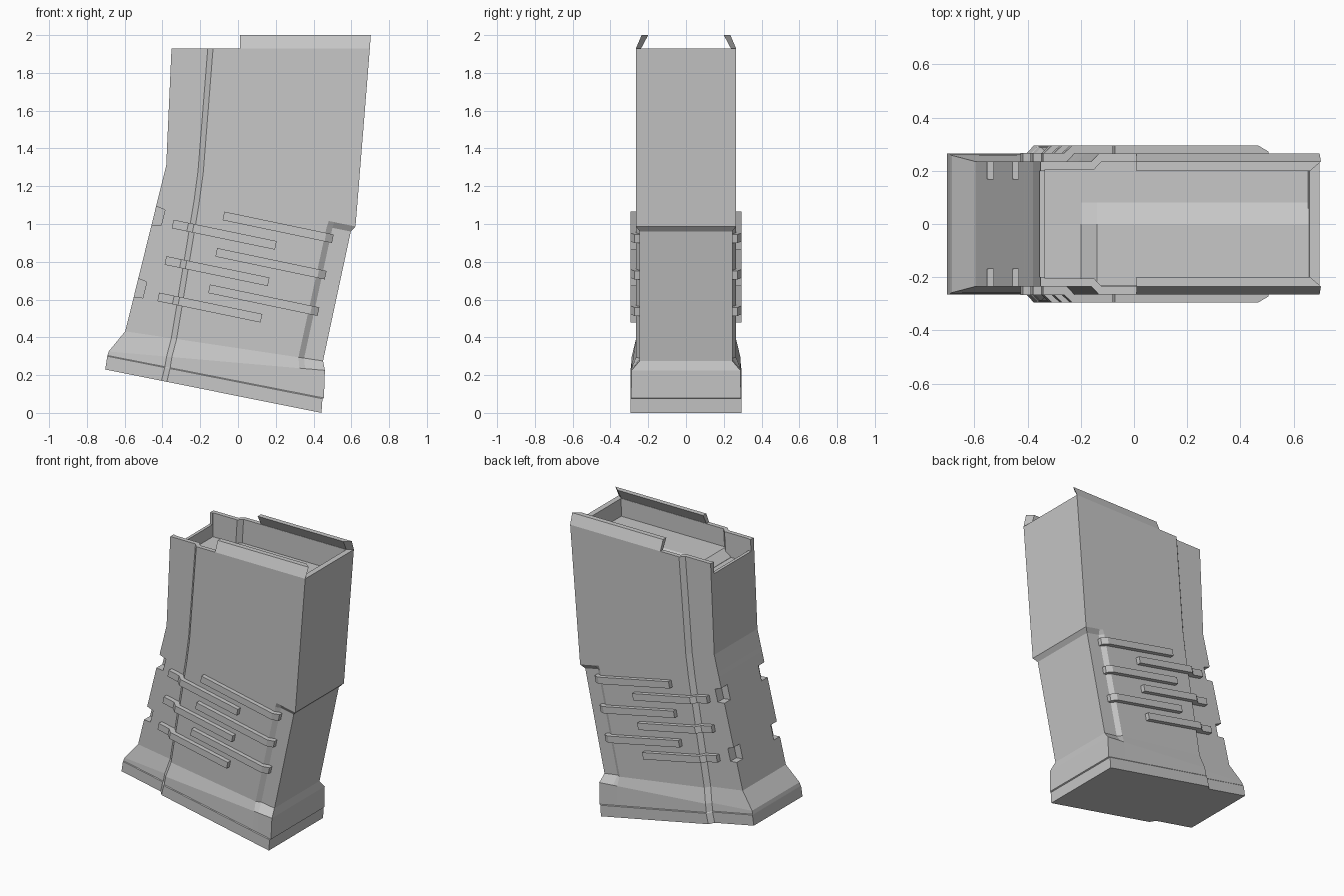
import bpy, bmesh, math
from mathutils import Matrix, Vector

cube = bpy.data.objects.get("Cube")
if cube:
    bpy.data.objects.remove(cube, do_unlink=True)

GREY = (0.57, 0.57, 0.57, 1.0)
mat = bpy.data.materials.new("matte grey")
mat.use_nodes = True
mat.diffuse_color = GREY
mat.node_tree.nodes["Principled BSDF"].inputs["Base Color"].default_value = GREY


def finish(name, bm):
    bmesh.ops.recalc_face_normals(bm, faces=bm.faces[:])
    mesh = bpy.data.meshes.new(name)
    bm.to_mesh(mesh)
    bm.free()
    mesh.materials.append(mat)
    obj = bpy.data.objects.new(name, mesh)
    bpy.context.collection.objects.link(obj)
    return obj


def loft(name, rings):
    """Skin a list of equal-length closed rings and cap both ends."""
    bm = bmesh.new()
    loops = [[bm.verts.new(p) for p in ring] for ring in rings]
    n = len(loops[0])
    for a, b in zip(loops, loops[1:]):
        for i in range(n):
            j = (i + 1) % n
            bm.faces.new((a[i], a[j], b[j], b[i]))
    bm.faces.new(loops[0])
    bm.faces.new(loops[-1])
    return finish(name, bm)


STEP = 0.03  # the front shell is narrower than the rear shell


def section(front, back, seam, panel, width, recess=0.0):
    """Closed ring across the body, tilted along the front-to-back line."""
    (fx, fz), (bx, bz) = front, back
    half = [(fx, width - STEP), (seam, width - STEP), (seam + 0.028, width),
            (panel, width), (panel + 0.03, width - recess), (bx, width - recess)]
    pts = half + [(x, -y) for x, y in reversed(half)]
    return [(x, y, fz + (bz - fz) * (x - fx) / (bx - fx)) for x, y in pts]


# Hollow body with flared foot, from the sole up and down into the mouth
FLOOR = 1.765
body = loft("body", [
    section((-0.703, 0.23), (0.442, 0.0), -0.405, 0.31, 0.295),
    section((-0.692, 0.30), (0.447, 0.075), -0.388, 0.32, 0.295),
    section((-0.691, 0.304), (0.455, 0.079), -0.387, 0.32, 0.291),
    section((-0.685, 0.325), (0.46, 0.225), -0.378, 0.325, 0.288),
    section((-0.597, 0.432), (0.45, 0.275), -0.353, 0.32, 0.265, 0.02),
    section((-0.416, 1.165), (0.597, 0.96), -0.232, 0.47, 0.265, 0.02),
    section((-0.408, 1.196), (0.622, 0.987), -0.228, 0.48, 0.265),
    section((-0.38, 1.31), (0.632, 1.11), -0.212, 0.50, 0.265),
    section((-0.352, 1.93), (0.698, 1.93), -0.16, 0.52, 0.265),
    section((-0.335, 1.93), (0.66, 1.93), -0.15, 0.52, 0.235),
    section((-0.335, FLOOR), (0.655, FLOOR), -0.16, 0.52, 0.235),
])


def cut_body(matrix, taper=1.0):
    """Cut a transformed unit box out of the body; its +x face may taper."""
    bm = bmesh.new()
    bmesh.ops.create_cube(bm, size=1)
    for v in bm.verts:
        if v.co.x > 0:
            v.co.z *= taper
    bm.transform(matrix)
    cutter = finish("cutter", bm)
    cutter.hide_render = True
    mod = body.modifiers.new("cut", 'BOOLEAN')
    mod.operation = 'DIFFERENCE'
    mod.solver = 'EXACT'
    mod.object = cutter
    bpy.context.view_layer.objects.active = body
    bpy.ops.object.modifier_apply(modifier=mod.name)
    bpy.data.objects.remove(cutter, do_unlink=True)


# Corner notches down the front edge
tilt = Matrix.Rotation(math.atan(0.25), 4, 'Y')
for x, z in [(-0.445, 1.045), (-0.542, 0.663)]:
    for side in (-1, 1):
        cut_body(Matrix.Translation((x, side * 0.27, z)) @ tilt
                 @ Matrix.Diagonal((0.10, 0.20, 0.115, 1)), taper=0.75)

# Lowered rim of the front wall
cut_body(Matrix.Translation((-0.35, 0, 1.9)) @ Matrix.Diagonal((0.10, 0.40, 0.10, 1)))

# Feed lips leaning inward, mitred at the back
for side, label in ((1, "left"), (-1, "right")):
    shape = [(0.265, 1.93, 0.698), (0.235, 2.0, 0.703), (0.20, 2.0, 0.663), (0.24, 1.925, 0.66)]
    loft(label + "_feed_lip", [
        [(0.01, side * y, z) for y, z, _ in shape],
        [(end, side * y, z) for y, z, end in shape],
    ])


# Follower: one half raised above the floor, with a gentle side slope
def follower_ring(x, top):
    base = FLOOR - 0.03
    return [(x, -0.232, top), (x, 0, top), (x, 0.08, FLOOR + 0.001),
            (x, 0.08, base), (x, -0.232, base)]


loft("follower", [follower_ring(-0.20, FLOOR + 0.002), follower_ring(-0.14, FLOOR + 0.045),
                  follower_ring(0.658, FLOOR + 0.045)])


# Slanted grip ribs; front ones step up where they cross the seam
def rib(name, start, end, side, seam=None):
    a, b = Vector(start), Vector(end)
    d = (b - a).normalized()
    up = Vector((-d.y, d.x)) * 0.023
    length = (b - a).length
    if seam is None:
        plan = [(0.0, 0.295), (length - 0.04, 0.295), (length, 0.272)]
    else:
        plan = [(0.0, 0.267), (seam - a.x, 0.267), (seam + 0.03 - a.x, 0.295), (length, 0.295)]
    rings = []
    for t, y in plan:
        lo, hi = a + d * t - up, a + d * t + up
        rings.append([(lo.x, side * 0.21, lo.y), (hi.x, side * 0.21, hi.y),
                      (hi.x, side * y, hi.y), (lo.x, side * y, lo.y)])
    loft(name, rings)


for side, label in ((1, "left"), (-1, "right")):
    for row in range(3):
        dx, dz = -0.038 * row, -0.193 * row
        rib(f"{label}_rear_rib_{row + 1}", (-0.077 + dx, 1.043 + dz),
            (0.502 + dx, 0.922 + dz), side)
        rib(f"{label}_front_rib_{row + 1}", (-0.346 + dx, 1.0 + dz),
            (0.20 + dx, 0.887 + dz), side, seam=-0.265 + dx)
